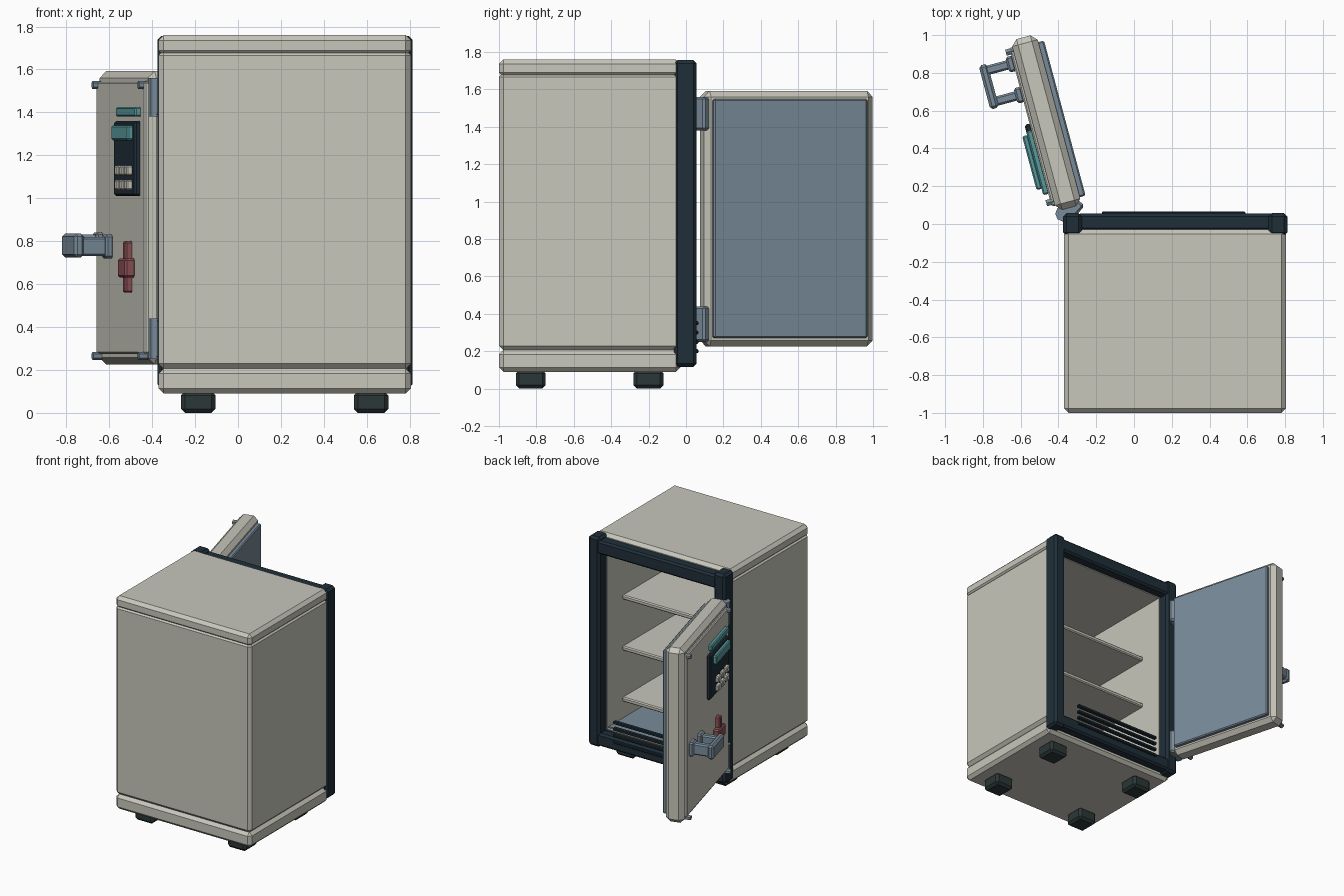
import bpy, bmesh
from math import radians, pi
from mathutils import Matrix

if "Cube" in bpy.data.objects:
    bpy.data.objects.remove(bpy.data.objects["Cube"])


def mat(name, r, g, b):
    m = bpy.data.materials.new(name)
    m.diffuse_color = (r, g, b, 1)
    m.use_nodes = True
    m.node_tree.nodes["Principled BSDF"].inputs["Base Color"].default_value = m.diffuse_color
    return m


CREAM = mat("cream", .58, .57, .50)
DARK = mat("navy", .014, .028, .040)
RUBBER = mat("rubber", .025, .038, .038)
STEEL = mat("steel_blue", .19, .26, .32)
TEAL = mat("teal", .10, .33, .34)
RED = mat("red", .26, .08, .09)

# Door space: x along the door, y outward, swung open about the hinge
DOOR = Matrix.Translation((-.36, .05, 0)) @ Matrix.Rotation(radians(105), 4, 'Z')
WORLD = Matrix()


def finish(name, bm, material, space):
    bm.transform(space)
    me = bpy.data.meshes.new(name)
    bm.to_mesh(me)
    bm.free()
    ob = bpy.data.objects.new(name, me)
    bpy.context.collection.objects.link(ob)
    if material:
        me.materials.append(material)
    return ob


def box(name, x, y, z, material, bevel=0.0, space=WORLD):
    """Chamfered box from (min, max) ranges."""
    bm = bmesh.new()
    bmesh.ops.create_cube(bm, size=1)
    for v in bm.verts:
        v.co = [(a + b) / 2 + c * (b - a) for (a, b), c in zip((x, y, z), v.co)]
    if bevel:
        bmesh.ops.bevel(bm, geom=bm.edges[:], offset=bevel, segments=1,
                        affect='EDGES', profile=.5)
    return finish(name, bm, material, space)


def cyl(name, loc, r, depth, axis, sides, material, space):
    bm = bmesh.new()
    rot = {'X': Matrix.Rotation(pi / 2, 4, 'Y'), 'Y': Matrix.Rotation(pi / 2, 4, 'X'),
           'Z': Matrix()}[axis]
    bmesh.ops.create_cone(bm, cap_ends=True, segments=sides, radius1=r, radius2=r,
                          depth=depth, matrix=Matrix.Translation(loc) @ rot)
    return finish(name, bm, material, space)


# Cabinet: plinth, hollow body, top cap
X = (-.37, .805)
box("plinth", X, (-1, -.03), (.09, .207), CREAM, .024)
body = box("cabinet_body", X, (-1, -.03), (.205, 1.69), CREAM, .024)
cutter = box("cavity_cutter", (-.27, .705), (-.9, .3), (.235, 1.63), None)
cutter.hide_render = True
cutter.hide_viewport = True
cut = body.modifiers.new("cavity", 'BOOLEAN')
cut.object = cutter
cut.solver = 'EXACT'
box("top_cap", X, (-1, -.03), (1.665, 1.76), CREAM, .024)

# Feet
for i, fx in enumerate((-.185, .62)):
    for j, fy in enumerate((-.83, -.2)):
        box(f"foot_{i}{j}", (fx - .08, fx + .08), (fy - .08, fy + .08), (0, .1),
            RUBBER, .018)

# Interior shelves and floor
for i, z in enumerate((.41, .81, 1.21)):
    box(f"shelf_{i}", (-.275, .71), (-.905, -.22), (z - .035, z), CREAM, .008)
box("floor_panel", (-.27, .705), (-.9, -.05), (.23, .245), STEEL)

# Door frame: posts, rails, vent bars
for side, px in (("left", (-.375, -.275)), ("right", (.712, .812))):
    box(f"frame_post_{side}", px, (-.063, .057), (.115, 1.757), DARK, .018)
box("frame_rail_top", (-.3, .74), (-.035, .055), (1.63, 1.735), DARK, .014)
box("frame_rail_bottom", (-.3, .74), (-.035, .052), (.125, .225), DARK, .014)
for i in range(4):
    z = .2 + i * .05
    box(f"vent_bar_{i}", (-.17, .59), (.035, .066), (z - .011, z + .011), DARK, .005)

# Hinges
HINGE = Matrix.Translation((-.36, .05, 0)) @ Matrix.Rotation(radians(50), 4, 'Z')
for n, z in (("lower", (.25, .44)), ("upper", (1.38, 1.56))):
    box(f"hinge_leaf_{n}", (-.04, .1), (-.045, .045), z, STEEL, .012, HINGE)
    cyl(f"hinge_pin_{n}", (-.375, .055, sum(z) / 2), .042, z[1] - z[0], 'Z', 8, STEEL, WORLD)

# Door slab, outer plate, inner panel
box("door_slab", (.03, .965), (-.095, .045), (.225, 1.592), CREAM, .032, DOOR)
box("door_outer_plate", (.06, .93), (.03, .062), (.275, 1.542), CREAM, .008, DOOR)
box("door_inner_panel", (.07, .92), (-.126, -.08), (.27, 1.547), STEEL, .008, DOOR)

# Corner bolts
for i, bx in enumerate((.085, .91)):
    for j, bz in enumerate((.265, 1.527)):
        cyl(f"door_bolt_{i}{j}", (bx, .063, bz), .019, .045, 'Y', 6, STEEL, DOOR)

# Keypad: backplate, screen, buttons, status bar above
box("keypad_plate", (.135, .515), (.055, .09), (1.01, 1.36), DARK, .01, DOOR)
box("keypad_screen", (.165, .46), (.085, .117), (1.27, 1.34), TEAL, .008, DOOR)
box("status_bar", (.13, .48), (.055, .09), (1.38, 1.425), TEAL, .008, DOOR)
for c in range(3):
    for r in range(2):
        bx, bz = .21 + c * .085, 1.062 + r * .067
        box(f"button_{c}{r}", (bx - .03, bx + .03), (.085, .115),
            (bz - .023, bz + .023), CREAM, .006, DOOR)

# Red latch
box("latch_body", (.24, .38), (.055, .108), (.63, .72), RED, .01, DOOR)
box("latch_lever", (.285, .335), (.055, .095), (.56, .80), RED, .008, DOOR)

# Pull handle: flanges, stems, grip
for i, hx in enumerate((.675, .845)):
    z = .775 + i * .01
    box(f"handle_flange_{i}", (hx - .042, hx + .042), (.055, .095), (z - .055, z + .055),
        STEEL, .01, DOOR)
    box(f"handle_stem_{i}", (hx - .025, hx + .025), (.08, .225), (z - .045, z + .045),
        STEEL, .01, DOOR)
box("handle_grip", (.64, .88), (.195, .243), (.725, .835), STEEL, .014, DOOR)
